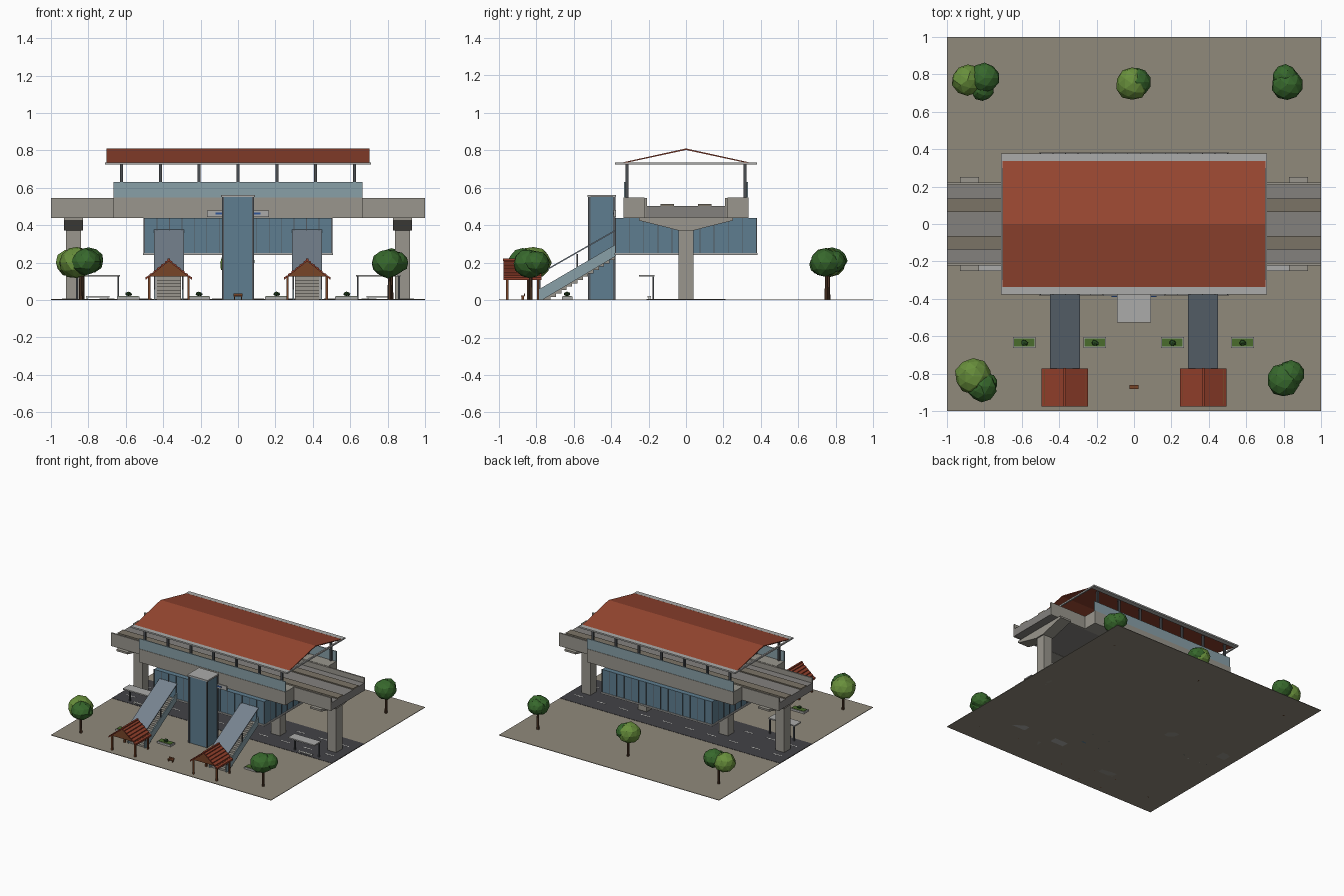
import bpy, bmesh, random
from mathutils import Vector

if "Cube" in bpy.data.objects:
    bpy.data.objects.remove(bpy.data.objects["Cube"])

random.seed(4)
mats = {}

def mat(name, rgb):
    m = bpy.data.materials.new(name)
    m.diffuse_color = [(c / 255) ** 2.2 for c in rgb] + [1]
    m.use_nodes = True
    m.node_tree.nodes["Principled BSDF"].inputs["Base Color"].default_value = m.diffuse_color
    mats[name] = m

for n, c in dict(paving=(143, 136, 122), asphalt=(68, 68, 72), concrete=(152, 149, 140),
                 deck=(130, 128, 125), pad=(122, 115, 102), glass=(95, 125, 143),
                 pale_glass=(135, 158, 166), canopy=(118, 130, 142), frame=(84, 90, 96),
                 trim=(170, 170, 168), steel=(75, 78, 82), red=(150, 72, 52),
                 tile=(142, 64, 46), wood=(118, 70, 44), white=(215, 215, 210),
                 blue=(50, 85, 150), grass=(75, 108, 48), shrub=(42, 72, 36),
                 leaf=(58, 104, 48), leaf_light=(104, 142, 62), bark=(84, 60, 44)).items():
    mat(n, c)

def finish(name, bm, material):
    bmesh.ops.recalc_face_normals(bm, faces=bm.faces)
    me = bpy.data.meshes.new(name)
    bm.to_mesh(me)
    bm.free()
    ob = bpy.data.objects.new(name, me)
    bpy.context.collection.objects.link(ob)
    me.materials.append(mats[material])
    return ob

def boxes(name, material, *spans):
    """One object from boxes given as (x0, x1, y0, y1, z0, z1)."""
    bm = bmesh.new()
    for x0, x1, y0, y1, z0, z1 in spans:
        vs = bmesh.ops.create_cube(bm, size=1)["verts"]
        for v in vs:
            v.co = Vector(((x0 + x1) / 2 + v.co.x * (x1 - x0), (y0 + y1) / 2 + v.co.y * (y1 - y0),
                           (z0 + z1) / 2 + v.co.z * (z1 - z0)))
    return finish(name, bm, material)

def prism(name, material, pts, a, b, axis="x"):
    """Extrude a (y, z) profile along x, or an (x, z) profile along y."""
    bm = bmesh.new()
    put = (lambda p, t: (t, *p)) if axis == "x" else (lambda p, t: (p[0], t, p[1]))
    f = bm.faces.new([bm.verts.new(put(p, a)) for p in pts])
    new = bmesh.ops.extrude_face_region(bm, geom=[f])["geom"]
    d = Vector((b - a, 0, 0) if axis == "x" else (0, b - a, 0))
    bmesh.ops.translate(bm, vec=d, verts=[g for g in new if isinstance(g, bmesh.types.BMVert)])
    return finish(name, bm, material)

def blob(name, material, loc, r, sub=2, flat=0.88):
    bm = bmesh.new()
    bmesh.ops.create_icosphere(bm, subdivisions=sub, radius=r)
    for v in bm.verts:
        v.co *= random.uniform(0.95, 1.05)
        v.co.z *= flat
        v.co += Vector(loc)
    return finish(name, bm, material)

S = (-1, 1)

# Ground, road and lane dashes
boxes("plaza", "paving", (-1, 1, -1, 1, 0, .004))
boxes("road", "asphalt", (-1, 1, -.21, .21, .004, .006))
boxes("lane_dashes", "white", *[(-.94 + i * .2, -.86 + i * .2, s * .1 - .004, s * .1 + .004, .006, .007)
                                for i in range(10) for s in S])

# Viaduct: deck, parapets, track pads, columns with flared caps
boxes("guideway_deck", "deck", (-1, 1, -.215, .215, .44, .503))
boxes("guideway_parapets", "concrete", *[(-1, 1, s * .215 - .006, s * .215 + .006, .438, .545) for s in S])
boxes("track_pads", "pad", *[(-1, 1, s * .1 - .035, s * .1 + .035, .5, .512) for s in S])
for x in (-.88, -.37, .37, .88):
    boxes("column", "concrete", (x - .04, x + .04, -.04, .04, 0, .4))
    prism("column_cap", "concrete", [(-.25, .44), (.25, .44), (.25, .425), (.04, .372), (-.04, .372), (-.25, .425)],
          x - .05, x + .05)

# Concourse hall with mullions
boxes("concourse_glass", "glass", (-.5, .5, -.375, .375, .25, .438))
boxes("concourse_floor", "trim", (-.508, .508, -.382, .382, .24, .252))
boxes("concourse_mullions", "frame",
      *[(-.5 + i / 15 - .002, -.5 + i / 15 + .002, s * .376 - .003, s * .376 + .003, .25, .438)
        for i in range(16) for s in S],
      *[(s * .501 - .003, s * .501 + .003, -.375 + i * .075 - .002, -.375 + i * .075 + .002, .25, .438)
        for i in range(11) for s in S])

# Platforms, glass screens, roof posts
boxes("platforms", "concrete", *[(-.665, .665, s * .278 - .057, s * .278 + .057, .438, .547) for s in S])
boxes("platform_screens", "pale_glass", *[(-.665, .665, s * .328 - .004, s * .328 + .004, .547, .63) for s in S])
boxes("roof_posts", "steel", *[(i * .2075 - .008, i * .2075 + .008, s * .316 - .008, s * .316 + .008, .547, .735)
                               for i in range(-3, 4) for s in S])

# Main roof: thin gable sheet on an eave frame
prism("main_roof", "red", [(-.35, .733), (0, .81), (.35, .733), (.35, .727), (0, .802), (-.35, .727)], -.703, .703)
boxes("eave_frame", "trim", *[(-.71, .71, s * .358 - .02, s * .358 + .02, .724, .736) for s in S],
      *[(s * .704 - .006, s * .704 + .006, -.378, .378, .724, .736) for s in S])

# Lift tower with corner frames and cap
boxes("lift_tower", "glass", (-.08, .08, -.52, -.38, 0, .55))
boxes("lift_corners", "frame", *[(s * .08 - .006, s * .08 + .006, y - .006, y + .006, 0, .55)
                                 for s in S for y in (-.517, -.383)])
boxes("lift_cap", "trim", (-.092, .092, -.527, -.375, .55, .562))

# Station sign board
boxes("sign_board", "trim", (-.165, .165, -.386, -.374, .443, .48))
boxes("sign_stripe", "blue", (-.12, .12, -.389, -.385, .457, .467))

for s in S:
    cx = s * .37
    # Stair flight with glass sides and sloping canopy
    n, y0, run, h = 14, -.78, .4, .25
    prof = []
    for i in range(n):
        prof += [(y0 + run * i / n, h * (i + (i > 0)) / n), (y0 + run * (i + 1) / n, h * (i + 1) / n)]
    prof[0] = (y0, h / n)
    steps = [(cx - .065, cx + .065, y0 + run * i / n, y0 + run * (i + 1) / n,
              max(0, h * (i - 1) / n), h * (i + 1) / n) for i in range(n)]
    boxes("stair_steps", "concrete", *steps)
    for t in S:
        prism("stair_side", "pale_glass", [(-.79, 0), (-.77, 0), (-.375, .235), (-.375, .298), (-.79, .055)],
              cx + t * .075 - .004, cx + t * .075 + .004)
    prism("stair_canopy", "canopy", [(-.79, .14), (-.375, .377), (-.375, .369), (-.79, .132)], cx - .08, cx + .08)
    boxes("canopy_posts", "steel", *[(cx + t * .075 - .004, cx + t * .075 + .004, y - .004, y + .004, z, z + .12)
                                     for t in S for y, z in ((-.78, .02), (-.58, .125))])

    # Entrance pavilion: posts, gables, overlapping tile rows
    boxes("pavilion_posts", "wood", *[(cx + t * .105 - .006, cx + t * .105 + .006, y - .006, y + .006, 0, .128)
                                      for t in S for y in (-.955, -.79)])
    boxes("pavilion_beams", "wood", *[(cx + t * .105 - .005, cx + t * .105 + .005, -.965, -.78, .118, .13) for t in S])
    for y in (-.958, -.79):
        prism("pavilion_gable", "wood", [(cx - .105, .125), (cx + .105, .125), (cx, .207)], y - .004, y + .004, "y")
    for t in S:
        for i in range(6):
            a, b = i / 6, (i + 1) / 6
            prism("tile_row", "tile", [(cx + t * .124 * a, .215 - .1 * a), (cx + t * .124 * b, .222 - .1 * b),
                                       (cx + t * .124 * b, .208 - .1 * b), (cx + t * .124 * a, .207 - .1 * a)],
                  -.975, -.772, "y")
    boxes("ridge_cap", "tile", (cx - .007, cx + .007, -.977, -.77, .21, .221))

    # Bus shelter
    bx = s * .75
    boxes("shelter_roof", "trim", (bx - .12, bx + .12, -.252, -.168, .125, .135))
    boxes("shelter_posts", "steel", *[(bx + t * .11 - .005, bx + t * .11 + .005, -.18, -.17, 0, .126) for t in S])
    boxes("shelter_bench", "white", (bx - .062, bx + .062, -.205, -.187, .014, .021),
          *[(bx + t * .055 - .004, bx + t * .055 + .004, -.2, -.19, 0, .015) for t in S])

# Planters with shrubs
for x in (-.587, -.21, .205, .58):
    boxes("planter", "trim", (x - .061, x + .061, -.662, -.605, 0, .019))
    boxes("planter_grass", "grass", (x - .055, x + .055, -.656, -.611, .018, .022))
    blob("shrub", "shrub", (x, -.635, .033), .018, 1, .7)
    blob("shrub_small", "shrub", (x + .01, -.638, .03), .012, 1, .7)

# Plaza bench
boxes("plaza_bench", "wood", (-.024, .024, -.882, -.862, .018, .024), (-.024, .024, -.864, -.86, .022, .036),
      *[(t * .018 - .003, t * .018 + .003, -.878, -.864, 0, .019) for t in S])

# Trees: trunk position, then foliage clumps (dx, dy, z, radius)
trees = {(-.84, -.84): [(-.02, .025, .2, .098), (.025, -.03, .205, .08), (.06, -.01, .195, .05)],
         (.81, -.83): [(-.01, -.005, .195, .088), (.03, .03, .2, .07), (.02, .04, .19, .06)],
         (-.83, .76): [(-.06, .01, .2, .085), (.03, .02, .21, .08), (.02, -.04, .19, .062)],
         (0, .75): [(-.01, 0, .2, .088), (.015, .01, .205, .075)],
         (.82, .75): [(0, -.005, .2, .085), (-.01, .035, .205, .068)]}
for (x, y), clumps in trees.items():
    bm = bmesh.new()
    bmesh.ops.create_cone(bm, cap_ends=True, segments=7, radius1=.011, radius2=.008, depth=.17)
    bmesh.ops.translate(bm, vec=(x, y, .085), verts=bm.verts)
    finish("tree_trunk", bm, "bark")
    for i, (dx, dy, z, r) in enumerate(clumps):
        blob("tree_foliage", "leaf_light" if i == 0 and x <= 0 else "leaf", (x + dx, y + dy, z), r)
